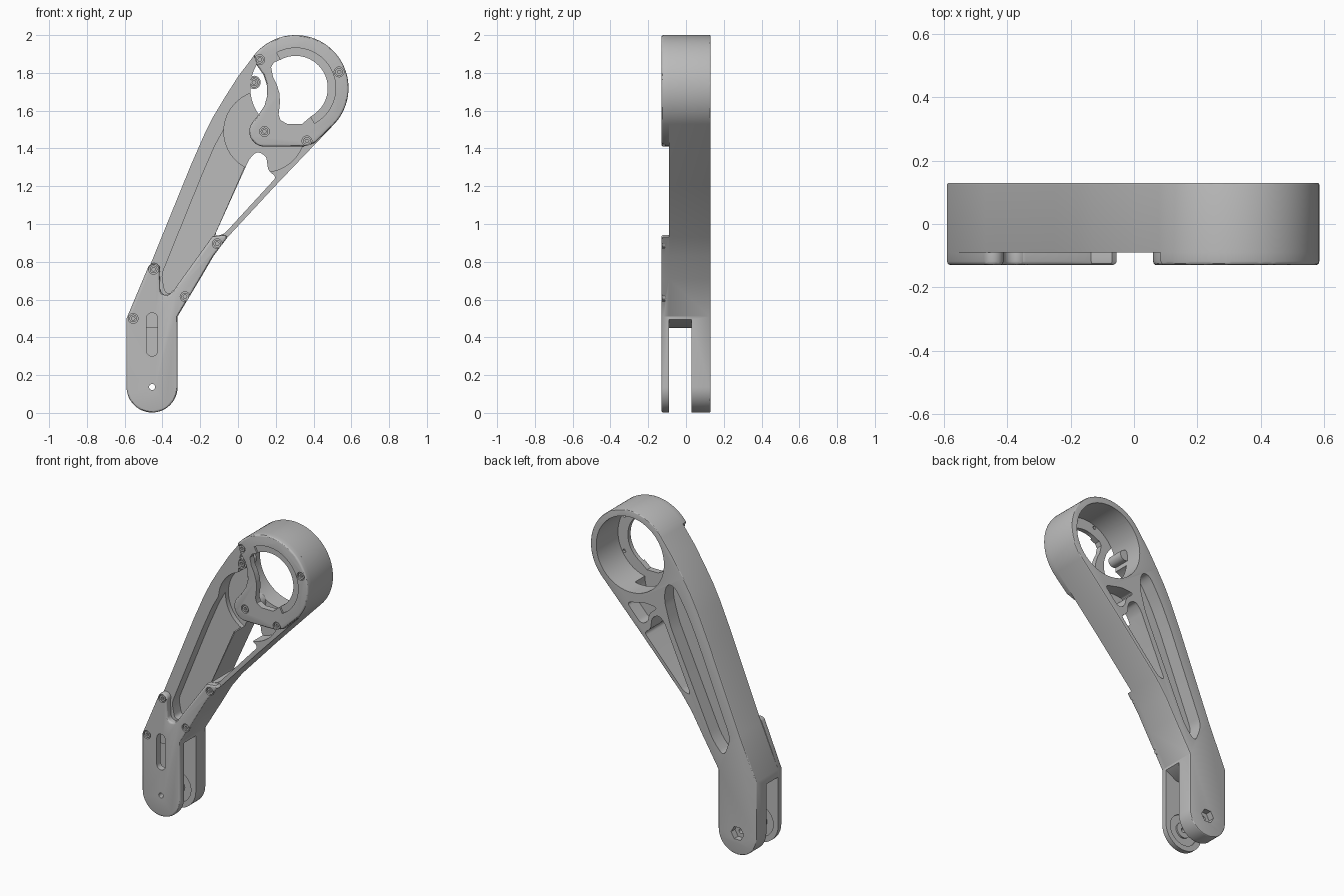
import bpy, bmesh
from math import cos, sin, radians
from mathutils import Vector

if "Cube" in bpy.data.objects:
    bpy.data.objects.remove(bpy.data.objects["Cube"], do_unlink=True)

GREY = bpy.data.materials.new("plain grey")
GREY.use_nodes = True
GREY.diffuse_color = (0.5, 0.5, 0.5, 1)
GREY.node_tree.nodes["Principled BSDF"].inputs["Base Color"].default_value = (0.5, 0.5, 0.5, 1)

BACK, FACE, FRONT = 0.13, -0.09, -0.13   # depth levels along y
HEAD, FOOT, PIVOT = (0.305, 1.72), (-0.455, 0.137), (0.14, 1.49)


def arc(c, r, a0, a1, n=24):
    """Points of an arc in the x-z plane, angles in degrees."""
    angles = [radians(a0 + (a1 - a0) * i / n) for i in range(n + 1)]
    return [(c[0] + r * cos(a), c[1] + r * sin(a)) for a in angles]


def disc(c, r, n=48):
    return arc(c, r, 0, 360, n)[:-1]


def rounded(pts, r, n=6):
    """Polygon with every corner rounded."""
    out = []
    for i, p in enumerate(pts):
        p, a, b = Vector(p), Vector(pts[i - 1]), Vector(pts[(i + 1) % len(pts)])
        s = p + (a - p) * min(r / (a - p).length, 0.48)
        e = p + (b - p) * min(r / (b - p).length, 0.48)
        for k in range(n + 1):
            t = k / n
            out.append(tuple(s * (1 - t) ** 2 + p * 2 * t * (1 - t) + e * t * t))
    return out


def prism(name, pts, y0, y1, bevel=0):
    """Extrude an x-z outline from y0 to y1, easing the edges of the y0 face."""
    bm = bmesh.new()
    face = bm.faces.new([bm.verts.new((x, y0, z)) for x, z in pts])
    res = bmesh.ops.extrude_face_region(bm, geom=[face], use_keep_orig=True)
    moved = [g for g in res["geom"] if isinstance(g, bmesh.types.BMVert)]
    bmesh.ops.translate(bm, verts=moved, vec=(0, y1 - y0, 0))
    bmesh.ops.recalc_face_normals(bm, faces=bm.faces)
    if bevel:
        rim = [e for e in bm.edges if all(abs(v.co.y - y0) < 1e-5 for v in e.verts)]
        bmesh.ops.bevel(bm, geom=rim, offset=bevel, segments=3, profile=0.5, affect='EDGES')
    mesh = bpy.data.meshes.new(name)
    bm.to_mesh(mesh)
    bm.free()
    mesh.materials.append(GREY)
    ob = bpy.data.objects.new(name, mesh)
    bpy.context.collection.objects.link(ob)
    return ob


def cut(ob, pts, y0, y1):
    """Subtract a prism from a part."""
    tool = prism("cutter", pts, y0, y1)
    tool.hide_render = True
    mod = ob.modifiers.new("cut", 'BOOLEAN')
    mod.operation, mod.solver, mod.object = 'DIFFERENCE', 'EXACT', tool
    bpy.context.view_layer.objects.active = ob
    bpy.ops.object.modifier_apply(modifier=mod.name)
    bpy.data.objects.remove(tool, do_unlink=True)


# Main arm body
left_edge = [(0.0, 1.78), (-0.07, 1.67), (-0.13, 1.57), (-0.18, 1.47), (-0.25, 1.31), (-0.47, 0.77), (-0.59, 0.5)]
right_edge = [(-0.32, 0.51), (-0.2, 0.71), (-0.13, 0.83), (-0.055, 0.93), (0.2, 1.205)]
outline = arc(FOOT, 0.135, 180, 360) + right_edge + arc(HEAD, 0.28, -43, 147, 60) + left_edge
body = prism("arm_body", outline, BACK, FACE, 0.006)

# Front channel, round pivot pocket and back pockets, leaving a thin web
channel = [(-0.405, 0.73), (-0.19, 1.26), (-0.12, 1.42), (-0.03, 1.58), (0.05, 1.69), (0.12, 1.6), (0.12, 1.4),
           (0.05, 1.34), (-0.13, 0.93), (-0.33, 0.64), (-0.385, 0.63)]
cut(body, rounded(channel, 0.03), -0.2, -0.02)
cut(body, disc(PIVOT, 0.215, 64), -0.2, 0.01)
back_channel = [(-0.405, 0.73), (-0.17, 1.3), (-0.1, 1.45), (-0.01, 1.6), (0.05, 1.6), (0.065, 1.5),
                (0.02, 1.34), (-0.28, 0.69), (-0.36, 0.6)]
cut(body, rounded(back_channel, 0.05), 0.04, 0.2)
throat = [(0.11, 1.43), (0.2, 1.44), (0.33, 1.41), (0.23, 1.3), (0.18, 1.32), (0.17, 1.38)]
cut(body, rounded(throat, 0.03), 0.04, 0.2)

# Triangular window and head bore
window = [(-0.125, 0.935), (0.06, 1.345), (0.1, 1.385), (0.15, 1.36), (0.16, 1.28), (0.205, 1.25), (-0.075, 0.945)]
cut(body, rounded(window, 0.025), -0.2, 0.2)
cut(body, disc(HEAD, 0.24, 72), -0.2, 0.2)

# Fork gap, bearing recess and hexagonal nut socket
cut(body, [(-0.8, -0.1), (-0.2, -0.1), (-0.2, 0.56), (-0.4, 0.45), (-0.8, 0.45)], -0.2, 0.03)
cut(body, disc(FOOT, 0.1), 0.0, 0.04)
cut(body, disc(FOOT, 0.045, 6), 0.09, 0.2)
cut(body, disc(FOOT, 0.016, 16), -0.2, 0.2)

# Lower front plate with its two prongs
low = arc(FOOT, 0.135, 180, 360) + right_edge[:4] + [(-0.07, 0.942), (-0.135, 0.935), (-0.34, 0.65)]
low += arc((-0.38, 0.655), 0.032, -20, -170, 10)
low += [(-0.415, 0.74)] + arc((-0.445, 0.76), 0.033, 0, 150, 10) + [(-0.59, 0.5)]
lower_plate = prism("lower_plate", low, FRONT, FACE, 0.012)
cut(lower_plate, arc((-0.455, 0.5), 0.03, 0, 180, 12) + arc((-0.455, 0.33), 0.03, 180, 360, 12), -0.2, 0)
cut(lower_plate, disc(FOOT, 0.1), -0.1, 0)
cut(lower_plate, disc(FOOT, 0.016, 16), -0.2, 0)

# Upper front plate: open ring with a hooked band
up = arc(HEAD, 0.28, -43, 142, 60)
up += [(0.1, 1.84), (0.135, 1.79), (0.152, 1.74), (0.155, 1.68), (0.14, 1.625), (0.11, 1.58)]
up += arc(PIVOT, 0.08, 140, 270, 14) + [(0.3, 1.41), (0.36, 1.412), (0.41, 1.432)]
upper_plate = prism("upper_plate", up, FRONT, FACE, 0.012)
band = [(0.34, 1.53), (0.26, 1.53), (0.225, 1.55), (0.215, 1.58), (0.222, 1.64), (0.22, 1.69),
        (0.205, 1.74), (0.185, 1.78), (0.175, 1.83), (0.19, 1.855)]
cut(upper_plate, arc(HEAD, 0.17, 118, -60, 48) + band, -0.2, 0)
cut(upper_plate, arc(HEAD, 0.212, 118, -62, 48) + arc(HEAD, 0.165, -62, 118, 48), -0.2, -0.118)
for a in (-30, 30, 75, 110):
    cut(upper_plate, disc(arc(HEAD, 0.226, a, a, 1)[0], 0.011, 12), -0.105, 0)

# Pivot standoff, spacer rings in the fork and the small screw boss
parts = [body, lower_plate, upper_plate]
parts.append(prism("pivot_standoff", disc(PIVOT, 0.05), FACE, 0.02))
parts.append(prism("upper_boss", disc((0.085, 1.75), 0.035, 32), FACE, 0.02))
for name, y0, y1 in (("front_spacer", -0.105, FACE), ("back_spacer", 0.03, 0.045)):
    ring = prism(name, disc(FOOT, 0.05, 32), y0, y1)
    cut(ring, disc(FOOT, 0.016, 16), -0.2, 0.2)
    parts.append(ring)

# Countersunk screws
screws = [(lower_plate, FRONT, p) for p in ((-0.555, 0.5), (-0.447, 0.76), (-0.28, 0.615), (-0.11, 0.895))]
screws += [(upper_plate, FRONT, p) for p in ((0.115, 1.87), (0.535, 1.805), (0.365, 1.44), PIVOT)]
screws.append((parts[4], FACE, (0.085, 1.75)))
for i, (plate, y, p) in enumerate(screws):
    cut(plate, disc(p, 0.026, 24), y - 0.05, y + 0.018)
    head = prism(f"screw_{i + 1}", disc(p, 0.02, 24), y + 0.004, y + 0.03)
    cut(head, disc(p, 0.01, 6), y - 0.05, y + 0.018)
    parts.append(head)

# Smooth the rounded walls, keep corners crisp
bpy.ops.object.select_all(action='DESELECT')
for ob in parts:
    ob.select_set(True)
bpy.context.view_layer.objects.active = body
bpy.ops.object.shade_smooth_by_angle(angle=radians(30))
